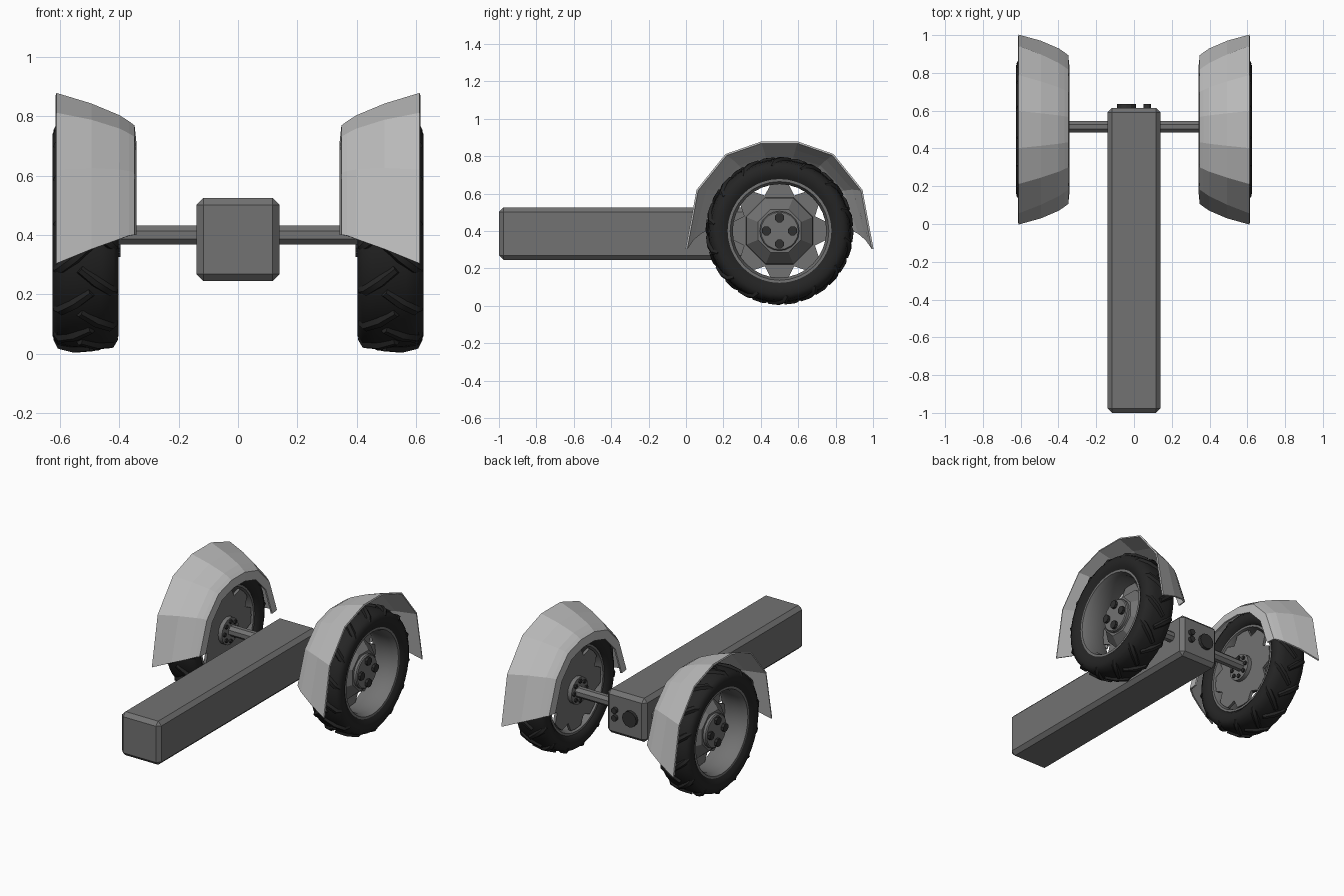
import bpy, bmesh, math
from mathutils import Vector

if "Cube" in bpy.data.objects:
    bpy.data.objects.remove(bpy.data.objects["Cube"])

CY, CZ = 0.5, 0.4          # wheel centre
TAU = 2 * math.pi


def material(name, v):
    m = bpy.data.materials.new(name)
    m.diffuse_color = (v, v, v, 1)
    m.use_nodes = True
    m.node_tree.nodes["Principled BSDF"].inputs["Base Color"].default_value = m.diffuse_color
    return m


GREY = material("mid grey metal", 0.17)
LIGHT = material("light grey fender", 0.50)
BLACK = material("black rubber", 0.018)
DARK = material("dark bolts", 0.03)


def finish(name, bm, mat, mirror=True, smooth=None):
    bmesh.ops.recalc_face_normals(bm, faces=bm.faces)
    me = bpy.data.meshes.new(name)
    bm.to_mesh(me)
    bm.free()
    ob = bpy.data.objects.new(name, me)
    bpy.context.collection.objects.link(ob)
    me.materials.append(mat)
    if smooth:
        bpy.ops.object.select_all(action='DESELECT')
        ob.select_set(True)
        bpy.context.view_layer.objects.active = ob
        bpy.ops.object.shade_smooth_by_angle(angle=math.radians(smooth))
    if mirror:
        mod = ob.modifiers.new("mirror", 'MIRROR')
        mod.use_mirror_merge = False
    return ob


def polar(x, r, a, cy=CY, cz=CZ):
    # a = 0 faces the front, increasing upwards
    return Vector((x, cy - r * math.cos(a), cz + r * math.sin(a)))


def lathe(bm, profile, n, closed=False, cy=CY, cz=CZ, phase=0.0, radius=None):
    """Spin (x, r) points round the x axis; cap the ends unless closed."""
    rings = []
    for x, r in profile:
        rings.append([bm.verts.new(polar(x, radius(r, i) if radius else r,
                                         TAU * i / n + phase, cy, cz)) for i in range(n)])
    pairs = list(zip(rings, rings[1:]))
    if closed:
        pairs.append((rings[-1], rings[0]))
    else:
        bm.faces.new(rings[0])
        bm.faces.new(rings[-1])
    for p, q in pairs:
        for i in range(n):
            j = (i + 1) % n
            bm.faces.new((p[i], p[j], q[j], q[i]))


def tube(bm, pts, rad, n=6):
    """Sweep a round section along a few points, with tapered ends."""
    rings = []
    for k, p in enumerate(pts):
        t = (pts[min(k + 1, len(pts) - 1)] - pts[max(k - 1, 0)]).normalized()
        out = Vector((0, p.y - CY, p.z - CZ)).normalized()
        s = t.cross(out).normalized()
        u = s.cross(t)
        rr = rad * (0.75 if k in (0, len(pts) - 1) else 1)
        rings.append([bm.verts.new(p + rr * (math.cos(TAU * i / n) * s + math.sin(TAU * i / n) * u))
                      for i in range(n)])
    for p, q in zip(rings, rings[1:]):
        for i in range(n):
            j = (i + 1) % n
            bm.faces.new((p[i], p[j], q[j], q[i]))
    bm.faces.new(rings[0])
    bm.faces.new(rings[-1])


# long bevelled body beam
bm = bmesh.new()
bmesh.ops.create_cube(bm, size=1)
for v in bm.verts:
    v.co = Vector((v.co.x * 0.28, v.co.y * 1.615 - 0.1925, v.co.z * 0.28 + 0.385))
bmesh.ops.bevel(bm, geom=bm.edges[:], offset=0.024, segments=1, affect='EDGES')
finish("body_beam", bm, GREY, mirror=False)

# round sockets on the back end
bm = bmesh.new()
for x, z, r in ((-0.04, 0.385, 0.05), (0.07, 0.362, 0.019), (0.07, 0.41, 0.019)):
    n = 12
    rings = [[bm.verts.new((x + r * math.cos(TAU * i / n), y, z + r * math.sin(TAU * i / n)))
              for i in range(n)] for y in (0.61, 0.635)]
    for i in range(n):
        j = (i + 1) % n
        bm.faces.new((rings[0][i], rings[0][j], rings[1][j], rings[1][i]))
    bm.faces.new(rings[0])
    bm.faces.new(rings[1])
finish("rear_sockets", bm, DARK, mirror=False)

# axle halves
bm = bmesh.new()
lathe(bm, [(0.12, 0.034), (0.42, 0.034)], 8, cy=0.515, phase=TAU / 16)
finish("axle", bm, GREY)

# tyre
bm = bmesh.new()
lathe(bm, [(0.435, 0.27), (0.408, 0.30), (0.402, 0.34), (0.418, 0.368), (0.46, 0.378),
           (0.5125, 0.382), (0.565, 0.378), (0.608, 0.368), (0.624, 0.34), (0.62, 0.30),
           (0.60, 0.27)], 40, closed=True)
finish("tyre", bm, BLACK, smooth=50)

# chevron tread lugs, staggered left and right
bm = bmesh.new()
path = [(0.02, 0.381, 0.14), (-0.035, 0.378, 0.02), (-0.082, 0.367, -0.08), (-0.097, 0.345, -0.12)]
N = 14
for i in range(N):
    for side in (1, -1):
        base = TAU * (i + (0.5 if side < 0 else 0)) / N
        tube(bm, [polar(0.5125 + side * dx, r, base + da) for dx, r, da in path], 0.02)
finish("tread_lugs", bm, BLACK, smooth=50)

# wheel rim barrel
bm = bmesh.new()
lathe(bm, [(0.605, 0.278), (0.605, 0.264), (0.57, 0.25), (0.465, 0.25), (0.425, 0.264),
           (0.425, 0.278)], 32, closed=True)
finish("wheel_rim", bm, GREY, smooth=25)

# notched wheel disc
bm = bmesh.new()
lathe(bm, [(0.432, 0.252), (0.45, 0.252)], 32,
      radius=lambda r, i: 0.205 if i % 4 == 2 else r)
finish("wheel_disc", bm, GREY)

# faceted hub cone and round hub caps
bm = bmesh.new()
lathe(bm, [(0.445, 0.195), (0.475, 0.19), (0.545, 0.125)], 8, phase=TAU / 16)
finish("hub_cone", bm, GREY)
bm = bmesh.new()
lathe(bm, [(0.54, 0.106), (0.562, 0.106), (0.568, 0.10)], 20)
lathe(bm, [(0.405, 0.085), (0.435, 0.085)], 16)
finish("hub_caps", bm, GREY, smooth=30)

# wheel bolts, outside and inside
bm = bmesh.new()
for i in range(4):
    p = polar(0, 0.07, TAU * i / 4)
    lathe(bm, [(0.56, 0.026), (0.585, 0.026)], 8, cy=p.y, cz=p.z, phase=TAU / 16)
for i in range(8):
    p = polar(0, 0.062, TAU * i / 8)
    lathe(bm, [(0.41, 0.013), (0.395, 0.013)], 6, cy=p.y, cz=p.z)
finish("wheel_bolts", bm, DARK)

# fender: section (x, radius, end angle) swept over the wheel
section = [(0.347, 0.32, 90), (0.352, 0.372, 90), (0.37, 0.385, 90.5), (0.40, 0.405, 92),
           (0.495, 0.446, 96), (0.612, 0.483, 101)]
sweep = [(-1.0, 1.05), (-0.63, 1.015), (-0.347, 1.03), (-0.115, 1.0),
         (0.115, 1.0), (0.347, 1.03), (0.63, 1.015), (1.0, 1.05)]
bm = bmesh.new()
grid = [[bm.verts.new(polar(x, r * k, math.radians(90 + t * end))) for t, k in sweep]
        for x, r, end in section]
for p, q in zip(grid, grid[1:]):
    for i in range(len(sweep) - 1):
        bm.faces.new((p[i], p[i + 1], q[i + 1], q[i]))
fender = finish("fender", bm, LIGHT)
sol = fender.modifiers.new("thickness", 'SOLIDIFY')
sol.thickness = 0.01
sol.offset = 0
